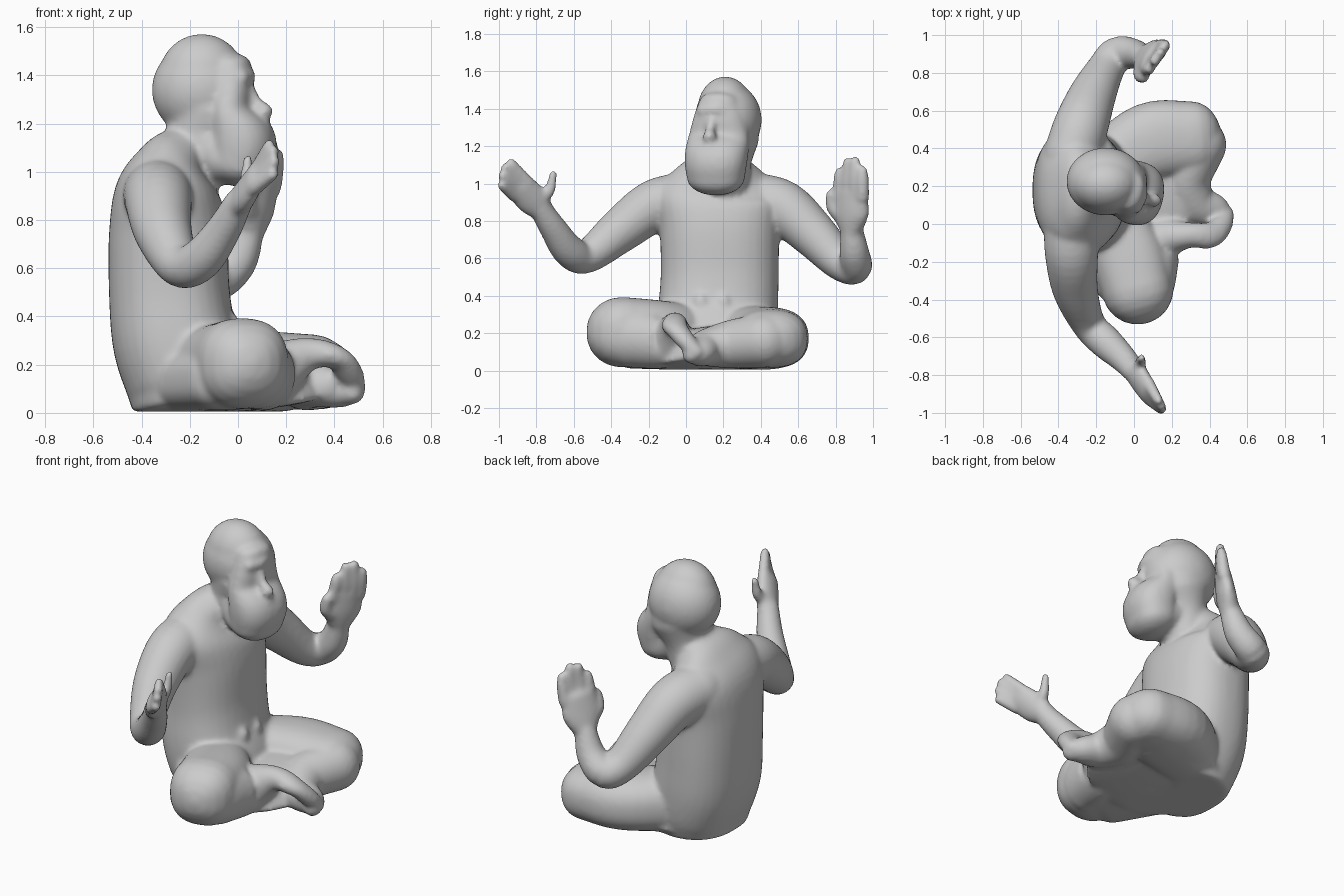
import bpy, bmesh, math
from mathutils import Vector

bm = bmesh.new()
SIDES = 40


def catmull(p0, p1, p2, p3, t):
    return 0.5 * (2 * p1 + (p2 - p0) * t + (2 * p0 - 5 * p1 + 4 * p2 - p3) * t * t
                  + (3 * p1 - p0 - 3 * p2 + p3) * t ** 3)


def tube(points, ref=(1, 0, 0), power=2.0, cap=(1.0, 1.0), steps=5):
    """Smooth domed tube. Points are (x, y, z, radius along ref, radius across)."""
    pts = [Vector(p if len(p) == 5 else (*p, p[3])) for p in points]
    ext = [2 * pts[0] - pts[1]] + pts + [2 * pts[-1] - pts[-2]]
    path = [catmull(*ext[i:i + 4], s / steps) for i in range(len(pts) - 1) for s in range(steps)]
    path.append(pts[-1])
    rings = []
    for i, p in enumerate(path):
        a, b = path[max(i - 1, 0)], path[min(i + 1, len(path) - 1)]
        rings.append((p.to_3d(), (b.to_3d() - a.to_3d()).normalized(), p[3], p[4]))

    def dome(ring, sign, scale):
        c, t, a, b = ring
        out = []
        for k in range(1, 6):
            ang = k * math.radians(17)
            out.append((c + t * sign * scale * min(a, b) * math.sin(ang), t,
                        a * math.cos(ang), b * math.cos(ang)))
        return out

    rings = dome(rings[0], -1, cap[0])[::-1] + rings + dome(rings[-1], 1, cap[1])
    loops = []
    for c, t, a, b in rings:
        u = Vector(ref) - t * t.dot(Vector(ref))
        u.normalize()
        v = t.cross(u)
        loop = []
        for k in range(SIDES):
            ang = 2 * math.pi * k / SIDES
            cs, sn = math.cos(ang), math.sin(ang)
            # superellipse: push the point out so higher powers look squarer
            f = (abs(cs) ** power + abs(sn) ** power) ** (-1 / power)
            loop.append(bm.verts.new(c + u * a * cs * f + v * b * sn * f))
        loops.append(loop)
    for l0, l1 in zip(loops, loops[1:]):
        for k in range(SIDES):
            j = (k + 1) % SIDES
            bm.faces.new((l0[k], l0[j], l1[j], l1[k]))
    bm.faces.new(loops[0][::-1])
    bm.faces.new(loops[-1])


def blob(center, radii):
    res = bmesh.ops.create_uvsphere(bm, u_segments=32, v_segments=20, radius=1)
    for v in res["verts"]:
        v.co = Vector(c + r * x for c, r, x in zip(center, radii, v.co))


# Torso, from seat to base of neck
tube([(-.18, .15, .04, .26, .28), (-.20, .16, .15, .27, .31), (-.26, .17, .30, .26, .32),
      (-.285, .18, .50, .25, .315), (-.29, .18, .75, .245, .32), (-.295, .18, .92, .215, .34),
      (-.27, .19, 1.03, .15, .26), (-.22, .20, 1.11, .10, .15)],
     power=2.4, cap=(.15, .3))

# Neck and skull, face turned slightly to one side
tube([(-.20, .20, 1.0, .14, .14), (-.17, .21, 1.12, .135, .14), (-.13, .22, 1.24, .185, .17)],
     ref=(1, -.2, 0))
blob((-.15, .225, 1.34), (.208, .18, .20))
blob((-.15, .21, 1.39), (.18, .15, .182))

# Face and jaw running down into the beard
tube([(-.04, .18, 1.43, .095, .11), (-.02, .175, 1.34, .085, .14),
      (-.02, .175, 1.24, .09, .165), (.02, .16, 1.13, .135, .168),
      (.01, .16, 1.03, .125, .155)], ref=(1, -.2, 0), power=2.3, cap=(.6, .75))
tube([(-.13, .19, 1.13, .12, .13), (-.05, .17, 1.05, .105, .14)], ref=(0, 0, 1))

# Moustache, nose and brow
tube([(.08, .07, 1.16, .035), (.105, .14, 1.185, .035), (.08, .23, 1.16, .035)])
tube([(.05, .14, 1.34, .025), (.075, .13, 1.29, .025), (.11, .125, 1.25, .036)])
tube([(.01, .09, 1.39, .035), (.04, .17, 1.395, .035), (0, .27, 1.39, .035)])

# Upper arms and forearms
tube([(-.33, 0, .91, .15), (-.33, -.17, .88, .14), (-.31, -.35, .75, .12),
      (-.24, -.53, .61, .09), (-.15, -.625, .64, .088), (-.06, -.71, .76, .073),
      (0, -.78, .87, .06)])
tube([(-.33, .36, .91, .15), (-.28, .52, .87, .145), (-.22, .68, .73, .125),
      (-.15, .82, .585, .10), (-.09, .905, .55, .09), (0, .90, .63, .08),
      (.05, .885, .76, .06)])

# Palms
tube([(-.01, -.76, .85, .055, .06), (.03, -.82, .91, .05, .085), (.075, -.885, .98, .042, .082)],
     ref=(.8, .25, -.4))
tube([(.05, .885, .74, .055, .06), (.075, .88, .84, .055, .11), (.10, .885, .95, .045, .10)],
     ref=(.8, -.5, 0))

# Fingers
for start, tip in [((.075, -.84, 1.00), (.13, -.935, 1.11)), ((.075, -.87, .985), (.145, -.965, 1.085)),
                   ((.075, -.90, .96), (.15, -.98, 1.04)), ((.07, -.92, .935), (.145, -.985, .99))]:
    tube([(*start, .034), (*tip, .026)])
for x, y, top in [(.06, .82, 1.06), (.09, .865, 1.115), (.12, .905, 1.12), (.145, .945, 1.07)]:
    tube([(x, y, .93, .036), (x + .015, y, 1.02, .033), (x + .02, y, top, .027)])

# Thumbs
tube([(.02, -.79, .91, .037), (.035, -.73, .96, .03), (.04, -.71, 1.05, .022)])
tube([(.05, .85, .82, .05), (.035, .79, .87, .04), (.05, .775, .94, .03)])

# Thighs, with knees at their rounded ends
UP = (0, 0, 1)
tube([(-.18, .06, .18, .165), (-.04, -.15, .195, .18, .20), (.02, -.345, .205, .188, .19)],
     ref=UP, power=2.4)
tube([(-.18, .28, .18, .165), (.08, .43, .175, .165, .21), (.31, .455, .17, .155, .195)],
     ref=UP, power=2.4)

# Weight of the thighs resting flat on the ground
tube([(-.24, .06, .13, .125, .16), (-.05, -.28, .14, .13, .17)], ref=UP, power=2.6)
tube([(-.24, .28, .13, .125, .16), (.18, .42, .13, .125, .19)], ref=UP, power=2.6)

# Crossed shins and feet
tube([(.08, -.30, .18, .165, .14), (.13, -.10, .16, .14, .13), (.28, -.06, .24, .075, .07),
      (.40, -.06, .235, .05, .07), (.46, -.01, .17, .05, .06), (.49, .05, .10, .042)], ref=UP)
tube([(.35, .42, .16, .145, .14), (.28, .24, .14, .13, .13), (.33, .11, .12, .10, .11),
      (.43, .07, .095, .075, .085), (.475, .03, .085, .05)], ref=UP)

# Flat hips and lap filling the space between the legs
tube([(0, .17, .05, .38, .34), (-.01, .16, .16, .34, .30)], power=2.2, cap=(.1, .25))
# Folds at the waist
for y in (.08, .2):
    blob((-.04, y, .36), (.05, .045, .06))

# Flat underside where the figure sits
for v in bm.verts:
    v.co.z = max(v.co.z, .005)
bmesh.ops.recalc_face_normals(bm, faces=bm.faces)

# Fuse all parts into one continuous sculpted skin
mesh = bpy.data.meshes.new("seated_figure")
bm.to_mesh(mesh)
bm.free()
body = bpy.data.objects.new("seated_figure", mesh)
bpy.context.collection.objects.link(body)
remesh = body.modifiers.new("fuse", 'REMESH')
remesh.mode = 'VOXEL'
remesh.voxel_size = .013
remesh.use_smooth_shade = True
smooth = body.modifiers.new("soften", 'SMOOTH')
smooth.factor = .5
smooth.iterations = 10
